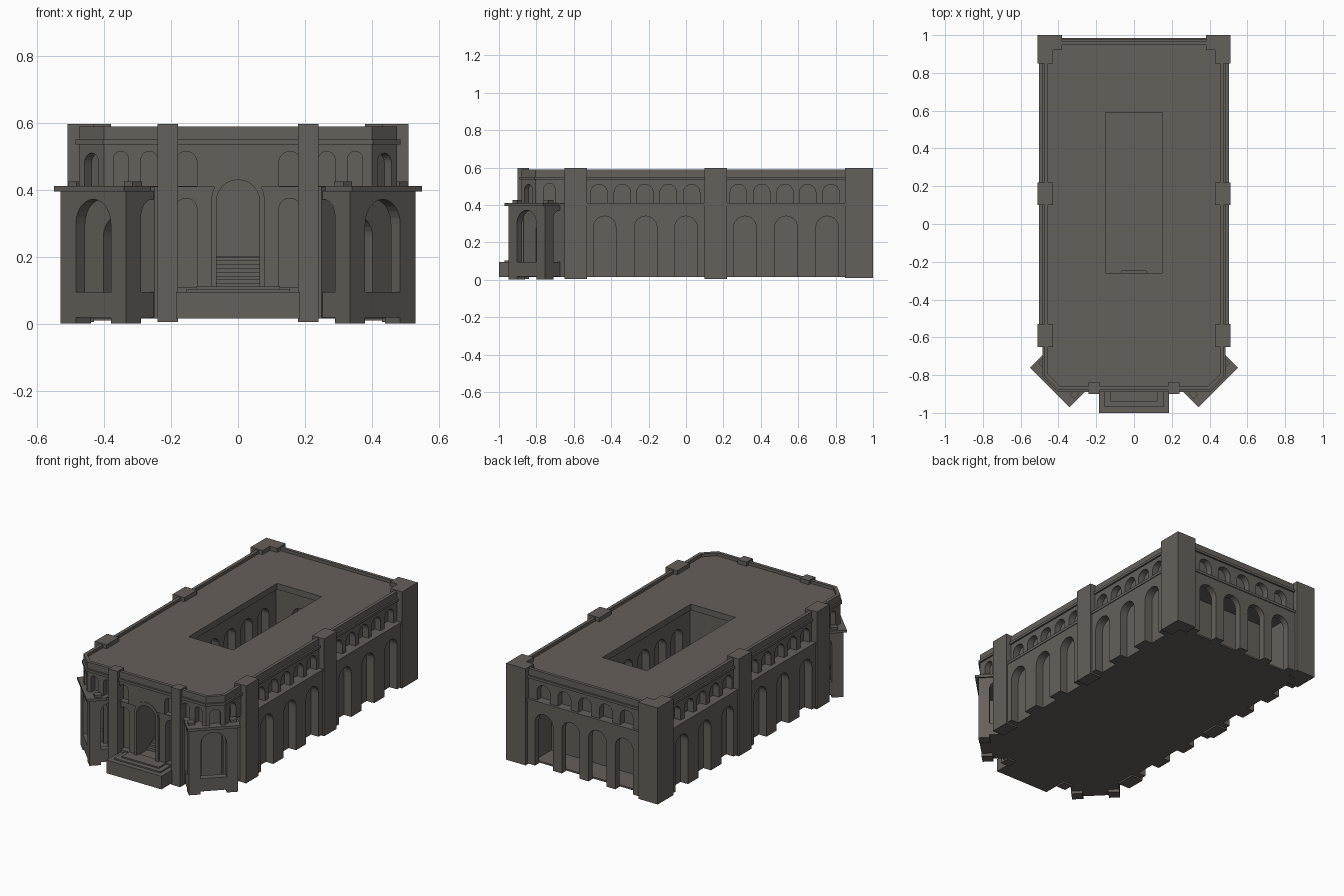
import bpy, bmesh, math
from mathutils import Vector

if "Cube" in bpy.data.objects:
    bpy.data.objects.remove(bpy.data.objects["Cube"])

stone = bpy.data.materials.new("grey_brown_stone")
stone.diffuse_color = (0.13, 0.115, 0.102, 1)
stone.use_nodes = True
stone.node_tree.nodes["Principled BSDF"].inputs["Base Color"].default_value = stone.diffuse_color


def finish(bm, name):
    bmesh.ops.recalc_face_normals(bm, faces=bm.faces)
    me = bpy.data.meshes.new(name)
    bm.to_mesh(me)
    bm.free()
    me.materials.append(stone)
    ob = bpy.data.objects.new(name, me)
    bpy.context.collection.objects.link(ob)
    return ob


def extrude(bm, ring_a, ring_b):
    a = [bm.verts.new(p) for p in ring_a]
    b = [bm.verts.new(p) for p in ring_b]
    bm.faces.new(a)
    bm.faces.new(b[::-1])
    for i in range(len(a)):
        j = (i + 1) % len(a)
        bm.faces.new((a[i], a[j], b[j], b[i]))


def add_prism(bm, pts, z0, z1):
    extrude(bm, [(x, y, z0) for x, y in pts], [(x, y, z1) for x, y in pts])


def prism(name, pts, z0, z1):
    bm = bmesh.new()
    add_prism(bm, pts, z0, z1)
    return finish(bm, name)


def rect(x0, x1, y0, y1):
    return [(x0, y0), (x1, y0), (x1, y1), (x0, y1)]


def add_arch(bm, c, ang, w, z0, ztop, d0, d1, n=12):
    """Round-headed prism facing outward along ang, from depth d0 to d1."""
    nrm = Vector((math.cos(ang), math.sin(ang), 0))
    t = Vector((-nrm.y, nrm.x, 0))
    r = w / 2
    prof = [(-r, z0), (r, z0)] + [(r * math.cos(math.pi * i / n),
            ztop - r + r * math.sin(math.pi * i / n)) for i in range(n + 1)]
    base = Vector((c[0], c[1], 0))
    ring = lambda d: [base + t * u + nrm * d + Vector((0, 0, z)) for u, z in prof]
    extrude(bm, ring(d0), ring(d1))


def cut(ob, build):
    bm = bmesh.new()
    build(bm)
    c = finish(bm, "cutter")
    c.hide_render = True
    m = ob.modifiers.new("cut", 'BOOLEAN')
    m.operation, m.solver, m.object = 'DIFFERENCE', 'EXACT', c
    bpy.context.view_layer.objects.active = ob
    bpy.ops.object.modifier_apply(modifier=m.name)
    bpy.data.objects.remove(c)


def mirrored(half):
    return half + [(-x, y) for x, y in reversed(half)]


RIGHT, BACK, FRONT, DIAG = 0, math.pi / 2, -math.pi / 2, -math.pi / 4
SIDES = ((1, RIGHT), (-1, math.pi))


def upper_plan(o):
    return mirrored([(.40 - o * .4, -.88 + o), (.475 - o, -.805 + o * .4), (.475 - o, .97 - o)])


# storeys, cornice
lower = prism("lower_storey", mirrored([(.25, -.87), (.47, -.65), (.50, -.65), (.50, .98)]), .015, .41)
upper = prism("upper_storey", upper_plan(0), .408, .59)
cornice = prism("cornice", upper_plan(-.01), .535, .55)


def lower_windows(bm):
    for s, a in SIDES:
        for y in (-.435, -.215, .0, .315, .535, .755):
            add_arch(bm, (s * .5, y), a, .12, -.1, .34, .05, -.05)
        add_arch(bm, (s * .155, -.87), FRONT, .065, .11, .375, .05, -.04)
        add_arch(bm, (s * .36, -.76), DIAG if s > 0 else math.pi - DIAG, .12, .03, .32, .05, -.05)
    for x in (-.27, -.09, .09, .27):
        add_arch(bm, (x, .98), BACK, .12, -.1, .34, .05, -.045)


def upper_windows(bm):
    for s, a in SIDES:
        for y in (-.465, -.34, -.22, -.095, .03, .28, .405, .53, .65, .775):
            add_arch(bm, (s * .475, y), a, .088, .411, .51, .05, -.04)
        for x, w in ((.155, .065), (.265, .05), (.35, .045)):
            add_arch(bm, (s * x, -.88), FRONT, w, .411, .515, .05, -.035)
        add_arch(bm, (s * .475, -.73), a, .06, .411, .515, .05, -.035)
        add_arch(bm, (s * .4375, -.8425), DIAG if s > 0 else math.pi - DIAG, .06, .411, .51, .04, -.03)
    for x in (-.28, -.14, 0, .14, .28):
        add_arch(bm, (x, .97), BACK, .088, .411, .51, .05, -.04)


def court_arches(bm):
    for s, a in SIDES:
        for i in range(5):
            add_arch(bm, (s * .17, -.155 + i * .16), a, .11, .201, .45, .05, -.02)
    add_arch(bm, (0, .61), BACK, .13, .201, .45, .05, -.02)


# window arches, rear gallery, court, passage, roof sink
cut(lower, lower_windows)
cut(lower, lambda bm: add_prism(bm, rect(-.36, .36, .78, .94), .025, .37))
cut(upper, upper_windows)
cut(upper, lambda bm: add_prism(bm, upper_plan(.02), .572, .7))
for ob in (lower, upper):
    cut(ob, lambda bm: add_prism(bm, rect(-.17, .17, -.28, .61), .2, .55))
    cut(ob, court_arches)
    cut(ob, lambda bm: add_arch(bm, (0, -.87), FRONT, .13, .105, .43, .2, -.62))
for ob in (upper, cornice):
    cut(ob, lambda bm: add_prism(bm, rect(-.15, .15, -.26, .59), .4, .7))

# ledge between the storeys
for s in (1, -1):
    for y0, y1 in ((-.53, .10), (.22, .85)):
        x0, x1 = sorted((s * .46, s * .504))
        prism("side_ledge", rect(x0, x1, y0, y1), .395, .411)
prism("rear_ledge", rect(-.38, .38, .95, .985), .395, .411)

# portal surround and entrance stairs
bm = bmesh.new()
add_arch(bm, (0, -.87), FRONT, .16, .105, .45, .014, -.01)
surround = finish(bm, "portal_surround")
cut(surround, lambda bm: add_arch(bm, (0, -.87), FRONT, .13, .05, .43, .1, -.1))
for i in range(8):
    prism("inner_stair", rect(-.065, .065, -.78 + i * .02, -.28), .1, .12 + i * .0114)
for hx, y, z0, z1 in ((.185, -1, .015, .095), (.155, -.97, .09, .103), (.125, -.94, .1, .111)):
    prism("front_platform", rect(-hx, hx, y, -.86), z0, z1)

# buttress piers
for s in (1, -1):
    for x0, x1, y0, y1 in ((.43, .51, -.65, -.53), (.43, .51, .10, .22), (.18, .24, -.90, -.84)):
        a, b = sorted((s * x0, s * x1))
        prism("buttress_pier", rect(a, b, y0, y1), .005, .597)
    corner = [(.51, 1), (.38, 1), (.38, .92), (.43, .92), (.43, .85), (.51, .85)]
    prism("rear_corner_pier", [(s * x, y) for x, y in corner], .01, .597)

# diagonal corner porches
for s in (1, -1):
    ang = DIAG if s > 0 else math.pi - DIAG
    n = Vector((math.cos(ang), math.sin(ang)))
    t = Vector((-n.y, n.x))
    c = Vector((s * .4325, -.8525))

    def block(u0, u1, d0, d1):
        return [tuple(c + t * u + n * d) for u, d in ((u0, d0), (u1, d0), (u1, d1), (u0, d1))]

    porch = prism("corner_porch", block(-.138, .138, 0, -.14), 0, .397)
    cut(porch, lambda bm: add_prism(bm, block(-.1, .1, -.04, -.2), .03, .38))
    cut(porch, lambda bm: add_arch(bm, c, ang, .148, .095, .372, .05, -.08))
    for k in (1, -1):
        p = c + t * k * .138 - n * .114
        cut(porch, lambda bm: add_arch(bm, p, ang + k * math.pi / 2, .10, .095, .372, .05, -.06))
    # gaps under the floor leave the pier feet standing
    cut(porch, lambda bm: add_prism(bm, block(-.074, .074, .05, -.2), -.05, .018))
    cut(porch, lambda bm: add_prism(bm, block(-.2, .2, -.064, -.2), -.05, .018))
    prism("porch_roof_slab", block(-.148, .148, .018, -.095), .395, .411)
    for k in (1, -1):
        prism("slab_corner_block", block(k * .10, k * .135, -.03, -.07), .41, .425)
